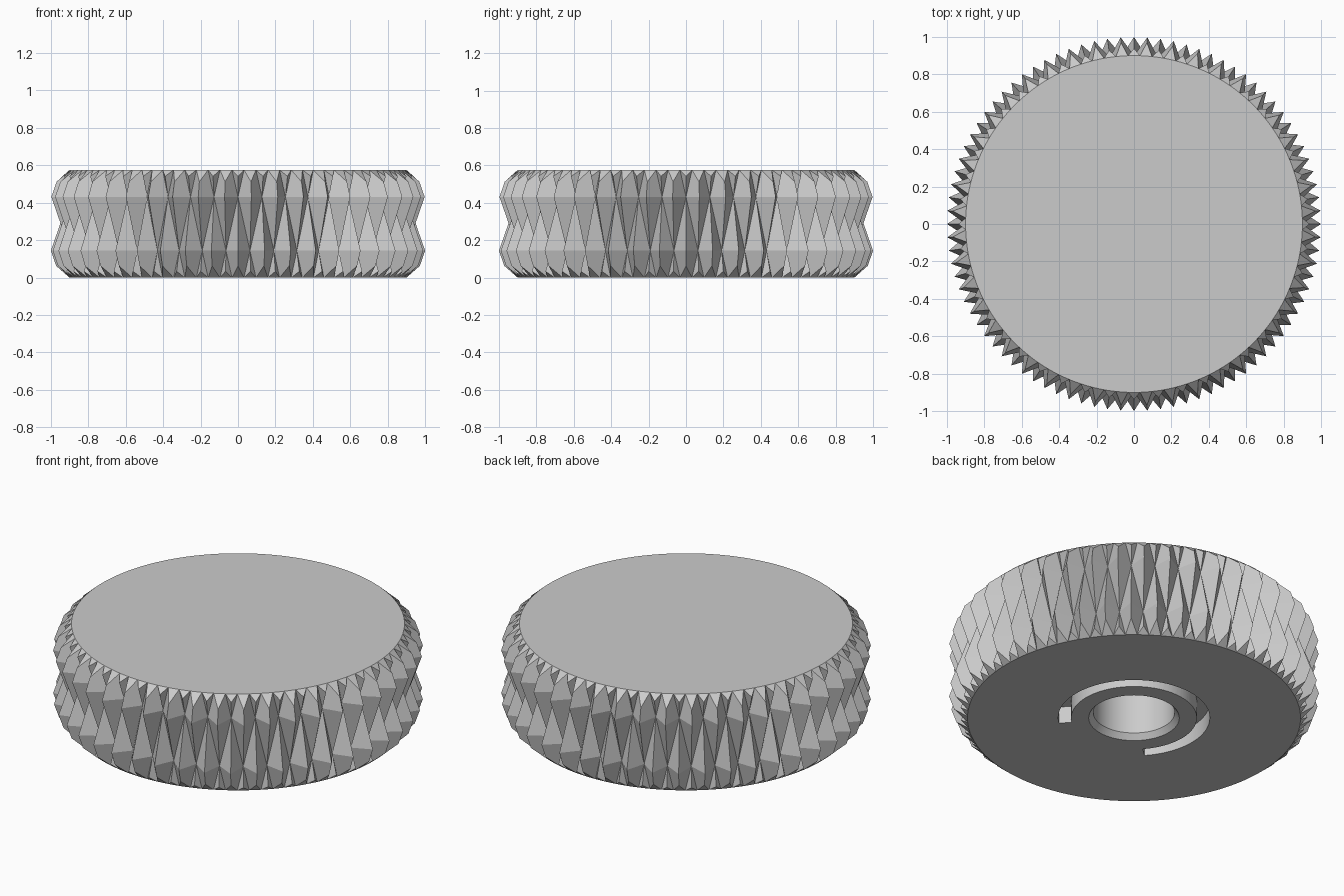
import bpy, bmesh, math
from mathutils import Vector

HEIGHT = 0.575
OUTER, INNER = 1.0, 0.9      # knurl tip and valley radii
TEETH = 44                   # diamonds per row

cube = bpy.data.objects.get("Cube")
if cube:
    bpy.data.objects.remove(cube, do_unlink=True)


def make_object(name, bm):
    bmesh.ops.recalc_face_normals(bm, faces=bm.faces)
    mesh = bpy.data.meshes.new(name)
    bm.to_mesh(mesh)
    bm.free()
    obj = bpy.data.objects.new(name, mesh)
    bpy.context.collection.objects.link(obj)
    return obj


def revolve(name, profile, steps, start=0, sweep=360):
    """Solid of revolution around z from a closed (radius, z) profile."""
    bm = bmesh.new()
    a = math.radians(start)
    verts = [bm.verts.new((r * math.cos(a), r * math.sin(a), z)) for r, z in profile]
    face = bm.faces.new(verts)
    full = sweep == 360
    if full:
        edges = list(face.edges)
        bmesh.ops.delete(bm, geom=[face], context='FACES_ONLY')
        geom = verts + edges
    else:
        # keep the starting cap; spin a copy of its outline
        geom = verts + list(face.edges)
    bmesh.ops.spin(bm, geom=geom, cent=(0, 0, 0), axis=(0, 0, 1),
                   angle=math.radians(sweep), steps=steps)
    bmesh.ops.remove_doubles(bm, verts=bm.verts, dist=1e-5)
    bmesh.ops.dissolve_degenerate(bm, edges=bm.edges, dist=1e-6)
    if not full:
        bmesh.ops.holes_fill(bm, edges=[e for e in bm.edges if e.is_boundary], sides=0)
    else:
        # drop edges and faces lying on the axis
        loose = [e for e in bm.edges if not e.link_faces]
        bmesh.ops.delete(bm, geom=loose, context='EDGES')
    return make_object(name, bm)


def boolean(target, cutter, operation):
    mod = target.modifiers.new(operation.title(), 'BOOLEAN')
    mod.operation = operation
    mod.solver = 'EXACT'
    mod.object = cutter
    bpy.context.view_layer.objects.active = target
    bpy.ops.object.modifier_apply(modifier=mod.name)
    bpy.data.objects.remove(cutter, do_unlink=True)


# Knurled blank: checkerboard of tips and valleys, taller than the knob
bm = bmesh.new()
count = TEETH * 2
rows = []
for j in range(4):
    z = HEIGHT * (j / 2 - 0.25)
    ring = []
    for i in range(count):
        a = 2 * math.pi * i / count
        r = OUTER if (i + j) % 2 else INNER
        ring.append(bm.verts.new((r * math.cos(a), r * math.sin(a), z)))
    rows.append(ring)
for j in range(3):
    low, high = rows[j], rows[j + 1]
    for i in range(count):
        k = (i + 1) % count
        a, b, c, d = low[i], low[k], high[k], high[i]
        # split along the valley diagonal
        if (i + j) % 2:
            bm.faces.new((a, b, d))
            bm.faces.new((b, c, d))
        else:
            bm.faces.new((a, b, c))
            bm.faces.new((a, c, d))
for ring in (rows[0], rows[-1]):
    z = ring[0].co.z
    centre = bm.verts.new((0, 0, z))
    for i in range(count):
        bm.faces.new((ring[i], ring[(i + 1) % count], centre))
knob = make_object("knurled_knob", bm)

# Chamfered envelope trims both ends to a round face
envelope = revolve("end_chamfer", [
    (0, 0), (INNER, 0), (1.02, 0.105), (1.02, HEIGHT - 0.105),
    (INNER, HEIGHT), (0, HEIGHT)], TEETH * 4)
boolean(knob, envelope, 'INTERSECT')

# Blind centre hole with a bevelled mouth
hole = revolve("centre_hole", [
    (0, -0.05), (0.245, -0.05), (0.245, 0.0), (0.22, 0.033),
    (0.22, 0.42), (0, 0.42)], 72)
boolean(knob, hole, 'DIFFERENCE')

# Curved slot around the hole
slot = revolve("curved_slot", [
    (0.34, -0.05), (0.41, -0.05), (0.41, 0.1), (0.34, 0.1)], 56, -48, 270)
boolean(knob, slot, 'DIFFERENCE')

# Plain grey finish
grey = bpy.data.materials.new("grey")
grey.use_nodes = True
colour = (0.6, 0.6, 0.6, 1)
grey.diffuse_color = colour
grey.node_tree.nodes["Principled BSDF"].inputs["Base Color"].default_value = colour
knob.data.materials.clear()
knob.data.materials.append(grey)

bpy.ops.object.select_all(action='DESELECT')
knob.select_set(True)
bpy.context.view_layer.objects.active = knob
bpy.ops.object.shade_smooth_by_angle(angle=math.radians(10))
